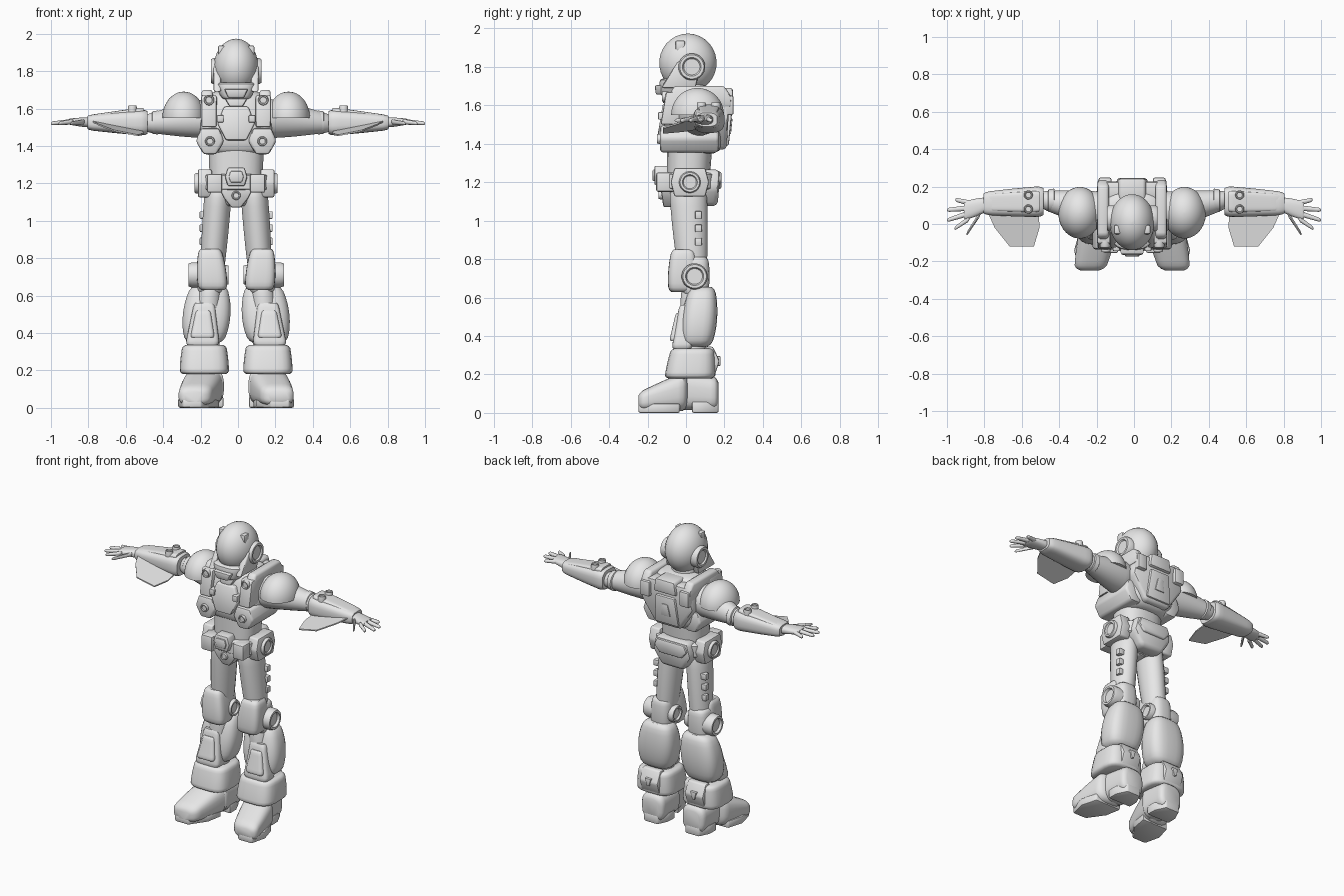
import bpy, bmesh, math
from mathutils import Vector

cube = bpy.data.objects.get("Cube")
if cube:
    bpy.data.objects.remove(cube, do_unlink=True)

grey = bpy.data.materials.new("plain_grey")
grey.use_nodes = True
grey.diffuse_color = (.8, .8, .8, 1)
grey.node_tree.nodes["Principled BSDF"].inputs["Base Color"].default_value = grey.diffuse_color

BODY_SHIFT = -.01  # the body sits slightly off the middle of the arm span


def place(axis, t, u, v):
    return {"x": (t, u, v), "y": (u, t, v), "z": (u, v, t)}[axis]


def finish(name, bm, bevel=0, shift=BODY_SHIFT):
    """Bevel, shade and link a part; parts lying wholly on the left are mirrored."""
    bmesh.ops.recalc_face_normals(bm, faces=bm.faces)
    if bevel:
        sharp = [edge for edge in bm.edges if edge.calc_face_angle(0) > .5]
        bmesh.ops.bevel(bm, geom=sharp, offset=bevel, segments=2, profile=.5,
                        affect="EDGES", clamp_overlap=True)
    one_sided = min(vert.co.x for vert in bm.verts) > 0
    mesh = bpy.data.meshes.new(name)
    bm.to_mesh(mesh)
    bm.free()
    mesh.materials.append(grey)
    part = bpy.data.objects.new(name, mesh)
    part.location.x = shift
    bpy.context.collection.objects.link(part)
    bpy.ops.object.select_all(action="DESELECT")
    part.select_set(True)
    bpy.context.view_layer.objects.active = part
    bpy.ops.object.shade_smooth_by_angle(angle=math.radians(40))
    if one_sided:
        part.modifiers.new("mirror", "MIRROR").use_mirror_merge = False
    return part


def skin(name, axis, rings, power=2, sides=24, **options):
    """Join rounded cross-sections (t, centre u, centre v, radius u, radius v)."""
    bm = bmesh.new()
    loops = []
    for t, cu, cv, ru, rv in rings:
        loop = []
        for i in range(sides):
            angle = math.tau * (i + .5) / sides
            c, s = math.cos(angle), math.sin(angle)
            u = cu + ru * math.copysign(abs(c) ** (2 / power), c)
            v = cv + rv * math.copysign(abs(s) ** (2 / power), s)
            loop.append(bm.verts.new(place(axis, t, u, v)))
        loops.append(loop)
    for low, high in zip(loops, loops[1:]):
        for i in range(sides):
            j = (i + 1) % sides
            bm.faces.new((low[i], low[j], high[j], high[i]))
    bm.faces.new(loops[0])
    bm.faces.new(loops[-1])
    return finish(name, bm, **options)


def barrel(name, axis, start, end, start_size, end_size, bulge=0, rim=.12, **options):
    """Tapered, bulging body between two centres, with rounded rims."""
    steps = [0, .04, .1] + [i / 10 for i in range(2, 9)] + [.9, .96, 1]
    rings = []
    for t in steps:
        centre = Vector(start).lerp(Vector(end), t)
        along = "xyz".index(axis)
        cu, cv = [centre[i] for i in range(3) if i != along]
        edge = max(0, 1 - 10 * min(t, 1 - t))
        scale = (1 + bulge * math.sqrt(abs(math.sin(math.pi * t)))) * (1 - rim * edge ** 2)
        ru, rv = Vector(start_size).lerp(Vector(end_size), t) * scale
        rings.append((centre[along], cu, cv, ru, rv))
    return skin(name, axis, rings, **options)


def dome(name, centre, size, lowest=0, **options):
    """Ellipsoid cap from a starting latitude up to its crown."""
    x, y, z = centre
    rings = []
    for i in range(13):
        a = math.radians(lowest + (89 - lowest) * i / 12)
        rings.append((z + size[2] * math.sin(a), x, y, size[0] * math.cos(a), size[1] * math.cos(a)))
    return skin(name, "z", rings, sides=32, **options)


def plate(name, axis, centre, half_height, bottom, top, between, waist=None, skew=0, lean=0,
          bevel=.01, **options):
    """Bevelled slab whose outline is set by half widths at bottom, waist and top."""
    cu, cv = centre
    levels = [(-1, bottom), (1, top)] if waist is None else [(-1, bottom), (0, waist), (1, top)]
    right = [(cu + skew * k + width, k * half_height) for k, width in levels]
    left = [(cu + skew * k - width, k * half_height) for k, width in reversed(levels)]
    outline = right + left
    bm = bmesh.new()
    caps = [[bm.verts.new(place(axis, t + lean * v, u, cv + v)) for u, v in outline] for t in between]
    for cap in caps:
        bm.faces.new(cap)
    for i in range(len(outline)):
        j = (i + 1) % len(outline)
        bm.faces.new((caps[0][i], caps[0][j], caps[1][j], caps[1][i]))
    return finish(name, bm, bevel=bevel, **options)


def disc(name, axis, centre, radius, between, **options):
    """Round boss with a soft rim and a sunken middle."""
    base, face = between
    depth = face - base
    steps = ((0, 1), (.75, 1), (1, .9), (1, .7), (.8, .6))
    return skin(name, axis, [(base + depth * t, *centre, radius * k, radius * k) for t, k in steps], **options)


# Head and helmet
dome("helmet_dome", centre=(0, .01, 1.82), size=(.12, .15, .153), lowest=-55)
barrel("helmet_jaw", "z", start=(0, -.07, 1.65), end=(0, -.02, 1.74), start_size=(.07, .06),
       end_size=(.11, .11), bulge=.1, power=3)
plate("mouth_plate", "y", centre=(0, 1.68), half_height=.025, bottom=.04, top=.065, between=(-.16, -.06), lean=-.1)
plate("cheek_guard", "x", centre=(-.01, 1.76), half_height=.07, bottom=.09, top=.06, skew=.03, between=(.08, .12))
disc("ear_disc", "x", centre=(.03, 1.8), radius=.07, between=(.09, .135))
plate("helmet_nub", "z", centre=(.08, -.03), half_height=.025, bottom=.018, top=.018, between=(1.88, 1.937))
barrel("neck", "z", start=(0, .03, 1.6), end=(0, .02, 1.72), start_size=(.09, .09), end_size=(.08, .08))
barrel("collar", "z", start=(0, .03, 1.62), end=(0, .03, 1.68), start_size=(.12, .12), end_size=(.11, .11))

# Torso
barrel("belly", "z", start=(0, .01, 1.16), end=(0, .02, 1.42), start_size=(.14, .11), end_size=(.15, .12), power=2.5)
barrel("chest", "z", start=(0, .04, 1.35), end=(0, .05, 1.69), start_size=(.14, .12), end_size=(.13, .1),
       bulge=.45, power=3, sides=32)
plate("rib_plate", "y", centre=(.14, 1.425), half_height=.07, bottom=.035, waist=.075, top=.05,
      between=(-.135, .17), bevel=.015)
plate("chest_plate", "y", centre=(0, 1.52), half_height=.09, bottom=.055, waist=.1, top=.065,
      between=(-.135, 0), lean=.17)
plate("throat_plate", "y", centre=(0, 1.64), half_height=.03, bottom=.035, top=.07, between=(-.115, 0), lean=.25)
plate("chest_side_plate", "y", centre=(.145, 1.585), half_height=.085, bottom=.04, top=.042,
      between=(-.118, .02), lean=.17)
plate("chest_clip", "y", centre=(.085, 1.545), half_height=.02, bottom=.018, top=.018,
      between=(-.145, -.08), bevel=.006)
disc("shoulder_button", "y", centre=(.145, 1.645), radius=.028, between=(-.09, -.125))
disc("rib_button", "y", centre=(.14, 1.425), radius=.026, between=(-.11, -.15))
plate("shoulder_strap", "x", centre=(.07, 1.645), half_height=.055, bottom=.17, waist=.165, top=.13,
      between=(.125, .185), bevel=.015)

# Back unit
plate("back_unit", "y", centre=(0, 1.52), half_height=.15, bottom=.09, waist=.19, top=.165,
      between=(.12, .22), lean=.06, bevel=.02)
plate("back_panel", "y", centre=(0, 1.485), half_height=.095, bottom=.09, top=.07, between=(.15, .232), lean=.1)
plate("back_vent", "y", centre=(0, 1.49), half_height=.04, bottom=.035, top=.02, between=(.2, .238), lean=.1, bevel=.004)
plate("back_top_block", "y", centre=(0, 1.645), half_height=.045, bottom=.085, top=.07, between=(.12, .245), bevel=.015)
plate("back_side_pod", "y", centre=(.145, 1.6), half_height=.05, bottom=.034, top=.034, between=(.15, .248))

# Belt and hips
barrel("pelvis", "z", start=(0, .015, 1.08), end=(0, .01, 1.25), start_size=(.08, .08), end_size=(.15, .12),
       bulge=.1, power=2.5)
barrel("belt", "z", start=(0, .01, 1.16), end=(0, .01, 1.25), start_size=(.175, .145), end_size=(.175, .145), power=3)
plate("buckle", "y", centre=(0, 1.235), half_height=.05, bottom=.045, waist=.06, top=.045, between=(-.165, -.08))
plate("buckle_boss", "y", centre=(0, 1.235), half_height=.03, bottom=.03, waist=.04, top=.03,
      between=(-.173, -.1), bevel=.005)
plate("belt_pouch", "y", centre=(.115, 1.2), half_height=.05, bottom=.04, top=.04, between=(-.155, -.06))
plate("groin_plate", "y", centre=(0, 1.12), half_height=.05, bottom=.025, waist=.065, top=.09,
      between=(-.125, .06), lean=-.15)
disc("groin_button", "y", centre=(0, 1.135), radius=.024, between=(-.11, -.142))
plate("hip_box", "x", centre=(.02, 1.2), half_height=.075, bottom=.08, waist=.1, top=.08, between=(.13, .205))
disc("hip_disc", "x", centre=(.02, 1.2), radius=.056, between=(.18, .222))
plate("rear_pouch", "y", centre=(0, 1.17), half_height=.095, bottom=.08, waist=.14, top=.12,
      between=(.07, .172), lean=.08, bevel=.025)
plate("rear_pouch_flap", "y", centre=(0, 1.21), half_height=.045, bottom=.08, waist=.12, top=.1, between=(.12, .185))

# Legs
barrel("thigh", "z", start=(.13, .035, .7), end=(.095, .01, 1.17), start_size=(.06, .07),
       end_size=(.07, .095), bulge=.1)
for i in range(3):
    plate("thigh_clip", "x", centre=(.065, 1.03 - .07 * i), half_height=.02, bottom=.018, top=.018,
          between=(.15, .195), bevel=.005)
barrel("knee_joint", "z", start=(.14, .05, .61), end=(.135, .04, .81), start_size=(.06, .06),
       end_size=(.06, .07), bulge=.2, power=3)
barrel("knee_plate", "z", start=(.125, -.02, .63), end=(.14, -.015, .85), start_size=(.07, .065),
       end_size=(.055, .055), bulge=.25, power=4)
disc("knee_disc", "x", centre=(.045, .71), radius=.068, between=(.18, .255))
disc("inner_knee_disc", "x", centre=(.045, .71), radius=.055, between=(.1, .04))
barrel("lower_leg", "z", start=(.17, .03, .28), end=(.14, .04, .65), start_size=(.08, .075), end_size=(.06, .065))
barrel("calf_armour", "z", start=(.17, .055, .345), end=(.145, .085, .655), start_size=(.085, .065),
       end_size=(.08, .055), bulge=.55, power=3)
barrel("shin_guard", "z", start=(.18, -.02, .335), end=(.17, .015, .56), start_size=(.092, .055),
       end_size=(.055, .05), power=5)
barrel("shin_panel", "z", start=(.18, -.03, .375), end=(.176, 0, .52), start_size=(.066, .057),
       end_size=(.04, .053), power=6)

# Boots
barrel("boot_cuff", "z", start=(.17, .02, .18), end=(.17, .035, .335), start_size=(.13, .13),
       end_size=(.115, .11), bulge=.05, power=3.5)
plate("boot_heel_guard", "x", centre=(.12, .27), half_height=.075, bottom=.03, waist=.055, top=.02, between=(.1, .235))
plate("heel_guard_mark", "y", centre=(.168, .27), half_height=.025, bottom=.008, top=.022, between=(.13, .18), bevel=.003)
barrel("boot_heel", "y", start=(.15, .168, .1), end=(.155, -.03, .115), start_size=(.08, .085),
       end_size=(.09, .1), rim=.3, power=3)
barrel("boot_toe", "y", start=(.17, .01, .115), end=(.227, -.248, .06), start_size=(.1, .1),
       end_size=(.08, .045), bulge=.1, rim=.35, power=3)
plate("toe_sole", "z", centre=(.21, -.14), half_height=.108, bottom=.05, waist=.1, top=.095, skew=-.025, between=(0, .05))
plate("heel_sole", "z", centre=(.153, .1), half_height=.07, bottom=.085, waist=.083, top=.05, between=(0, .06))

# Arms
dome("shoulder_pad", centre=(.28, .06, 1.55), size=(.115, .138, .14))
barrel("upper_arm", "x", start=(.13, .06, 1.55), end=(.5, .13, 1.52), start_size=(.105, .105),
       end_size=(.045, .045), bulge=.12, shift=0)
barrel("elbow_band", "x", start=(.425, .125, 1.525), end=(.46, .125, 1.525), start_size=(.065, .065),
       end_size=(.06, .06), shift=0)
barrel("gauntlet", "x", start=(.485, .12, 1.525), end=(.805, .11, 1.525), start_size=(.082, .07),
       end_size=(.06, .04), bulge=.05, power=3, shift=0)
barrel("gauntlet_panel", "x", start=(.505, .12, 1.575), end=(.78, .115, 1.55), start_size=(.058, .032),
       end_size=(.045, .018), power=5, shift=0)
for y in (.08, .155):
    disc("gauntlet_button", "z", centre=(.565, y), radius=.024, between=(1.58, 1.615), shift=0)

# Thin fin reaching forward from each gauntlet
fin = plate("gauntlet_fin", "z", centre=(.625, -.02), half_height=.1, bottom=.065, waist=.12, top=.14,
            skew=.025, between=(1.445, 1.453), bevel=0, shift=0)
for vert in fin.data.vertices:
    vert.co.z += .2 * (vert.co.x - .5) + .15 * (vert.co.y + .12)

# Hands
barrel("palm", "x", start=(.785, .105, 1.525), end=(.91, .07, 1.53), start_size=(.035, .025),
       end_size=(.045, .014), bulge=.2, power=2.5, shift=0)
fingers = {"thumb": ((.82, .06), (.895, -.055)), "index_finger": ((.88, .03), (.96, -.025)),
           "middle_finger": ((.89, .055), (1, .02)), "ring_finger": ((.89, .085), (1, .075)),
           "little_finger": ((.87, .11), (.955, .13))}
for name, (root, tip) in fingers.items():
    barrel(name, "x", start=(*root, 1.53), end=(*tip, 1.52), start_size=(.016, .014),
           end_size=(.011, .01), rim=.6, sides=10, shift=0)
